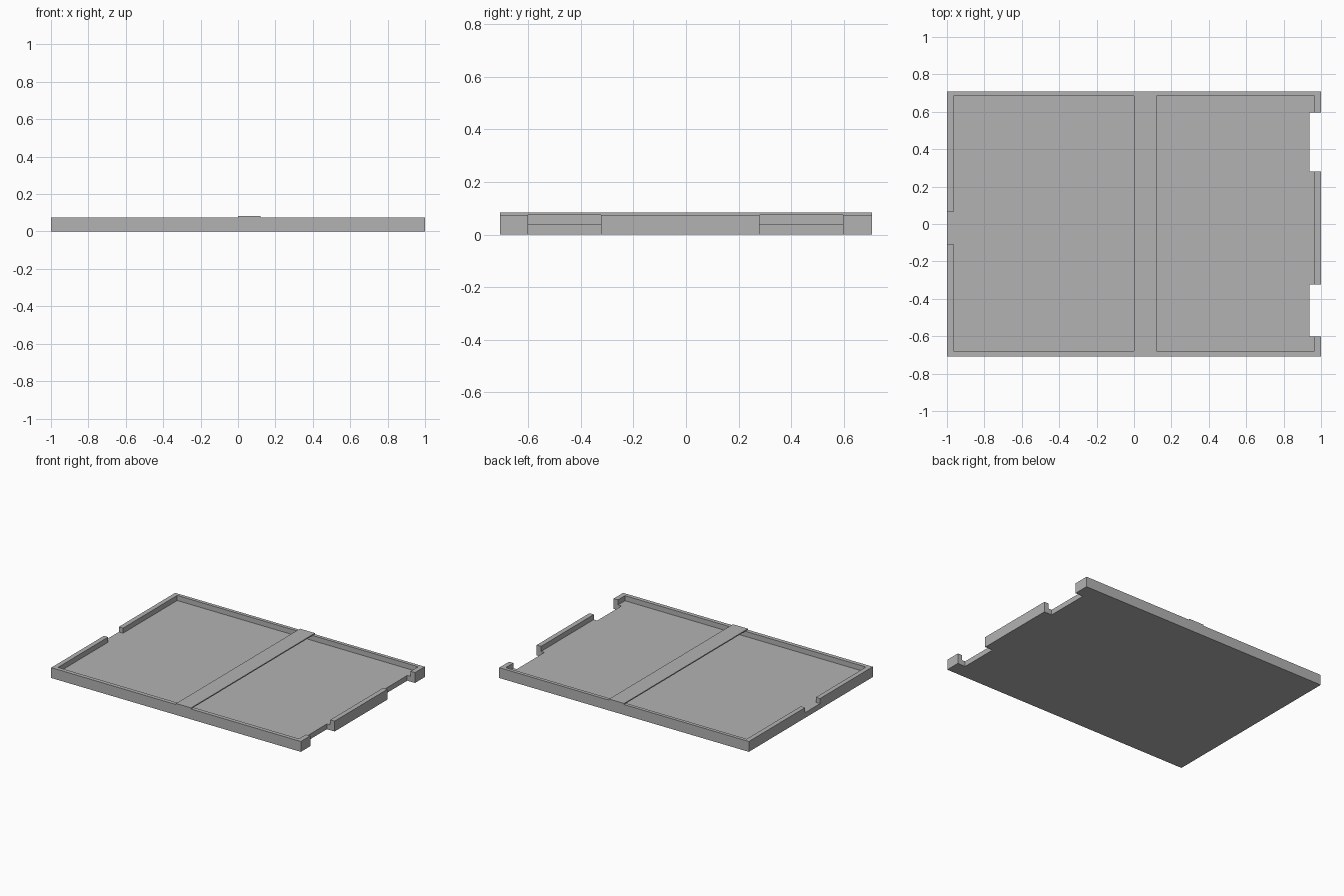
import bpy

if "Cube" in bpy.data.objects:
    bpy.data.objects.remove(bpy.data.objects["Cube"], do_unlink=True)

HALF_X, HALF_Y = 1.0, 0.709
FLOOR, RIM, STRIP = 0.038, 0.075, 0.083

grey = bpy.data.materials.new("plain grey")
grey.use_nodes = True
grey.diffuse_color = (0.45, 0.45, 0.45, 1)
grey.node_tree.nodes["Principled BSDF"].inputs["Base Color"].default_value = grey.diffuse_color


def box(name, xs, ys, zs):
    """Box spanning the given ranges along each axis."""
    bpy.ops.mesh.primitive_cube_add(size=1)
    ob = bpy.context.object
    ob.name = name
    ob.location = [sum(r) / 2 for r in (xs, ys, zs)]
    ob.scale = [r[1] - r[0] for r in (xs, ys, zs)]
    bpy.ops.object.transform_apply(location=True, rotation=False, scale=True)
    ob.data.materials.append(grey)
    return ob


def cut(target, xs, ys, zs):
    """Subtract a box from the target."""
    cutter = box("cutter", xs, ys, zs)
    cutter.hide_render = True
    mod = target.modifiers.new("cut", "BOOLEAN")
    mod.operation = "DIFFERENCE"
    mod.solver = "EXACT"
    mod.object = cutter
    bpy.context.view_layer.objects.active = target
    bpy.ops.object.modifier_apply(modifier=mod.name)
    bpy.data.objects.remove(cutter, do_unlink=True)


# Shallow tray with a raised rim
tray = box("tray", (-HALF_X, HALF_X), (-HALF_Y, HALF_Y), (0, RIM))
cut(tray, (-0.966, 0.965), (-0.68, 0.684), (FLOOR, 0.2))

# Opening in the rim on the -x edge, down to the floor
cut(tray, (-1.1, -0.9), (-0.106, 0.065), (FLOOR, 0.2))

# Two notches right through the +x edge
for y_range in ((-0.601, -0.323), (0.28, 0.597)):
    cut(tray, (0.938, 1.1), y_range, (-0.1, 0.2))

# Thin strip bridging the tray from rim to rim
box("cross_strip", (0.0, 0.12), (-HALF_Y, HALF_Y), (RIM, STRIP))
